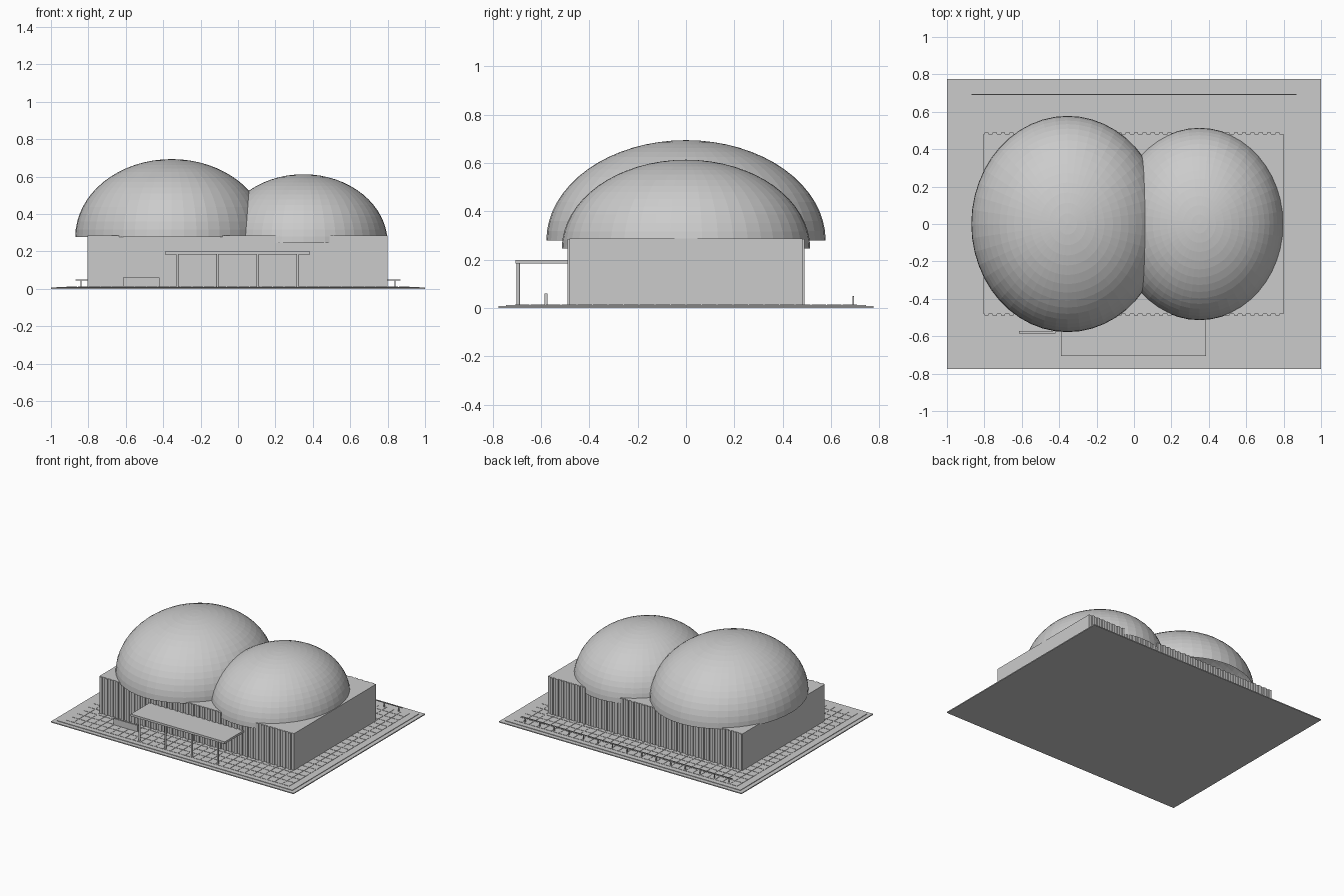
import bpy, bmesh, math

if "Cube" in bpy.data.objects:
    bpy.data.objects.remove(bpy.data.objects["Cube"])

grey = bpy.data.materials.new("plain grey")
grey.diffuse_color = (0.6, 0.6, 0.6, 1)
grey.use_nodes = True
grey.node_tree.nodes["Principled BSDF"].inputs["Base Color"].default_value = grey.diffuse_color


def finish(name, bm):
    mesh = bpy.data.meshes.new(name)
    bm.to_mesh(mesh)
    bm.free()
    mesh.materials.append(grey)
    ob = bpy.data.objects.new(name, mesh)
    bpy.context.collection.objects.link(ob)
    return ob


def add_box(bm, x0, x1, y0, y1, z0, z1):
    vs = bmesh.ops.create_cube(bm, size=1)["verts"]
    for v in vs:
        v.co.x = x0 if v.co.x < 0 else x1
        v.co.y = y0 if v.co.y < 0 else y1
        v.co.z = z0 if v.co.z < 0 else z1


def boxes(name, dims):
    bm = bmesh.new()
    for d in dims:
        add_box(bm, *d)
    return finish(name, bm)


def dome(name, cx, base, rx, ry, rz):
    # open upper half of a stretched sphere
    bm = bmesh.new()
    bmesh.ops.create_uvsphere(bm, u_segments=48, v_segments=32, radius=1)
    low = [v for v in bm.verts if v.co.z < -0.01]
    bmesh.ops.delete(bm, geom=low, context='VERTS')
    for v in bm.verts:
        v.co = (cx + v.co.x * rx, v.co.y * ry, base + v.co.z * rz)
    return finish(name, bm)


# Ground and paving
boxes("ground_slab", [(-1, 1, -0.775, 0.775, 0, 0.007)])
boxes("paving_base", [(-0.97, 0.97, -0.745, 0.745, 0.005, 0.011)])
nx, ny = 30, 22
sx, sy = 1.84 / nx, 1.42 / ny
boxes("paving_tiles", [
    (-0.92 + i * sx + 0.002, -0.92 + (i + 1) * sx - 0.002,
     -0.71 + j * sy + 0.002, -0.71 + (j + 1) * sy - 0.002, 0.009, 0.013)
    for i in range(nx) for j in range(ny)])

# Main hall with ribbed front and back walls
boxes("hall", [(-0.805, 0.80, -0.482, 0.482, 0.01, 0.286)])
n = 36
step = 1.6 / n
for side, name in ((-1, "front_ribs"), (1, "back_ribs")):
    y0, y1 = sorted((side * 0.478, side * 0.49))
    boxes(name, [(-0.8 + k * step, -0.8 + (k + 0.5) * step, y0, y1, 0.01, 0.285)
                 for k in range(n)])

# Two intersecting roof domes
dome("large_dome", -0.355, 0.278, 0.515, 0.578, 0.416)
dome("small_dome", 0.35, 0.245, 0.45, 0.514, 0.368)

# Entrance canopy and its columns
boxes("canopy", [(-0.39, 0.385, -0.706, -0.48, 0.183, 0.199)])
bm = bmesh.new()
for x in (-0.325, -0.11, 0.105, 0.32):
    vs = bmesh.ops.create_cone(bm, cap_ends=True, segments=12, radius1=0.007,
                               radius2=0.007, depth=0.175)["verts"]
    bmesh.ops.translate(bm, vec=(x, -0.694, 0.0985), verts=vs)
finish("canopy_columns", bm)

# Low blank sign wall
boxes("sign_wall", [(-0.615, -0.42, -0.585, -0.573, 0.01, 0.06)])

# Back railing
boxes("rail_bar", [(-0.87, 0.87, 0.69, 0.696, 0.045, 0.05)])
boxes("rail_posts", [(-0.84 + k * 0.12 - 0.003, -0.84 + k * 0.12 + 0.003,
                      0.69, 0.696, 0.01, 0.047) for k in range(15)])
